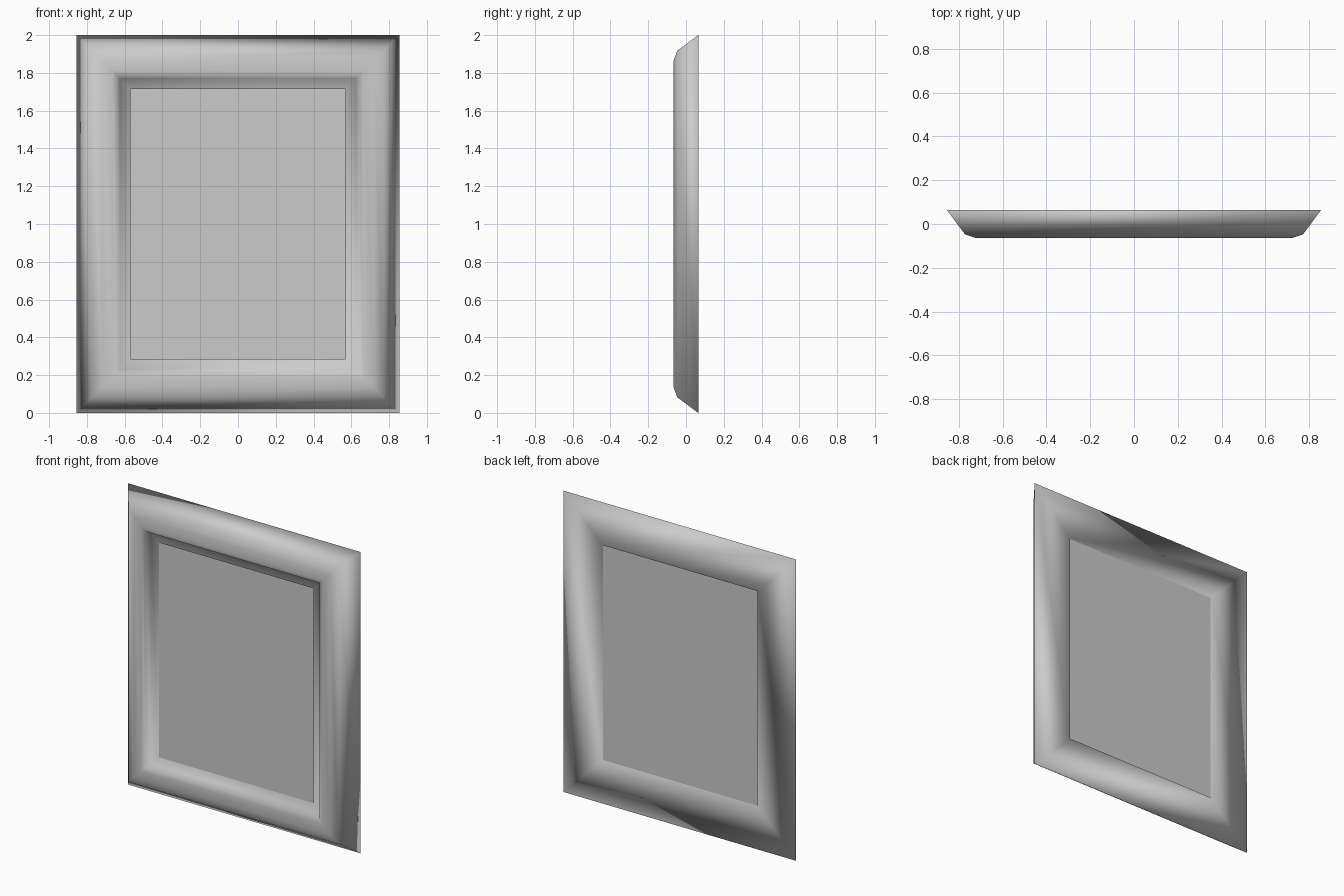
import bpy
import bmesh

old = bpy.data.objects.get("Cube")
if old:
    bpy.data.objects.remove(old, do_unlink=True)

HALF_W, HEIGHT = 0.855, 2.0

grey = bpy.data.materials.new("plain grey")
grey.use_nodes = True
colour = (0.6, 0.6, 0.6, 1)
grey.diffuse_color = colour
grey.node_tree.nodes["Principled BSDF"].inputs["Base Color"].default_value = colour


def add_object(name, bm, smooth):
    bmesh.ops.recalc_face_normals(bm, faces=bm.faces)
    for f in bm.faces:
        f.smooth = smooth
    mesh = bpy.data.meshes.new(name)
    bm.to_mesh(mesh)
    bm.free()
    mesh.materials.append(grey)
    obj = bpy.data.objects.new(name, mesh)
    bpy.context.collection.objects.link(obj)
    return obj


def rect_loop(bm, inset, y):
    """Rectangle of four vertices, set in from the outer edge."""
    w, lo, hi = HALF_W - inset, inset, HEIGHT - inset
    return [bm.verts.new((x, y, z)) for x, z in ((-w, lo), (w, lo), (w, hi), (-w, hi))]


# Mitred frame: moulding section as (inset from outer edge, depth)
section = [(0, 0.065), (0.083, -0.047), (0.135, -0.065), (0.19, -0.065),
           (0.215, -0.059), (0.23, -0.02), (0.285, -0.02), (0.285, 0.065)]
bm = bmesh.new()
loops = [rect_loop(bm, *p) for p in section]
for a, b in zip(loops, loops[1:] + loops[:1]):
    for i in range(4):
        j = (i + 1) % 4
        bm.faces.new((a[i], a[j], b[j], b[i]))
add_object("frame", bm, True)

# Flat panel filling the opening, slightly recessed on both sides
bm = bmesh.new()
front = rect_loop(bm, 0.285, -0.012)
back = rect_loop(bm, 0.285, 0.057)
bm.faces.new(front)
bm.faces.new(back)
for i in range(4):
    j = (i + 1) % 4
    bm.faces.new((front[i], front[j], back[j], back[i]))
add_object("panel", bm, False)
